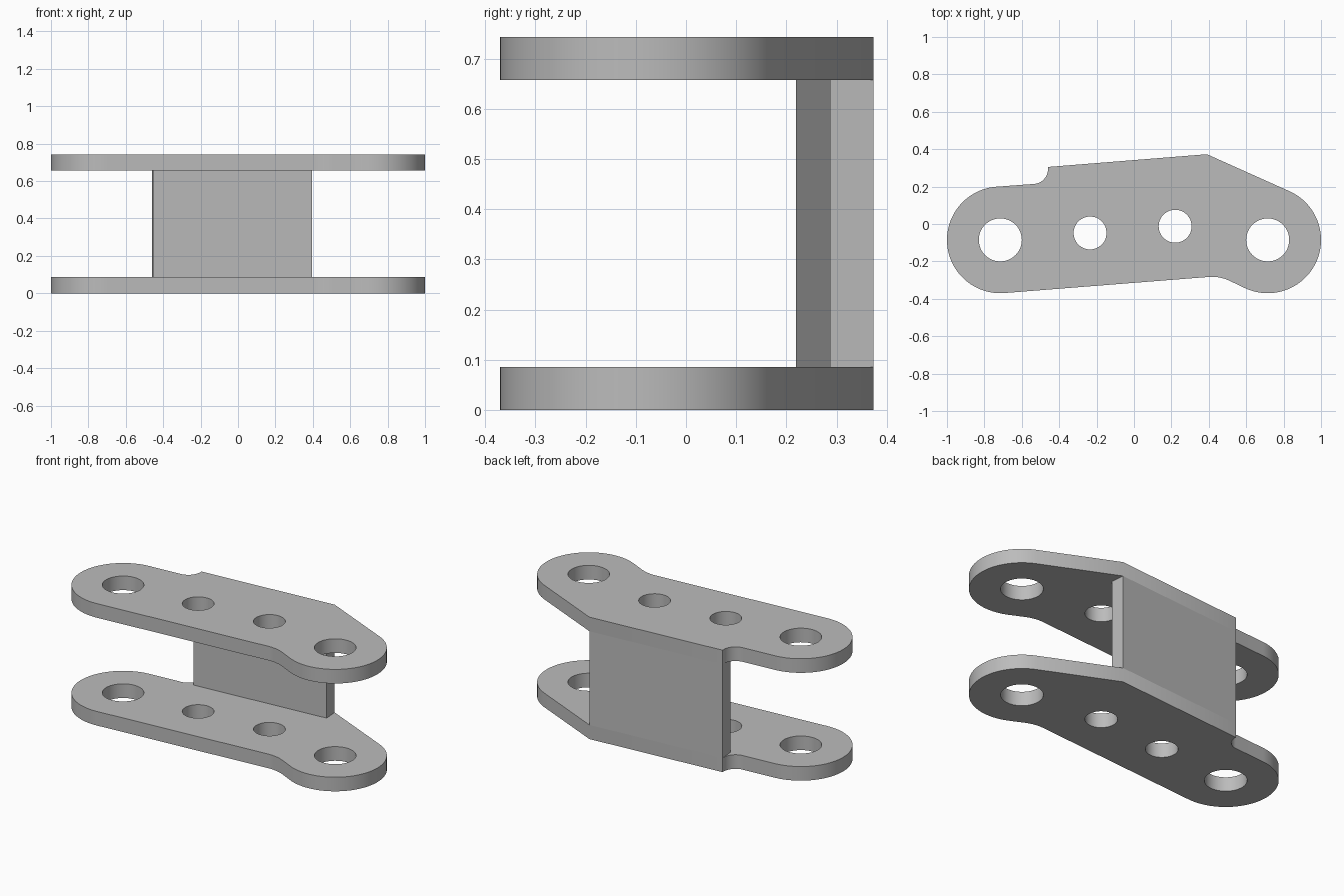
import bpy, bmesh
from math import cos, sin, radians
from mathutils import Vector

if "Cube" in bpy.data.objects:
    bpy.data.objects.remove(bpy.data.objects["Cube"])

HEIGHT, THICK = 0.743, 0.086
END_X, END_Y, END_R = 0.715, -0.085, 0.285

grey = bpy.data.materials.new("plain grey")
grey.use_nodes = True
colour = (0.5, 0.5, 0.5, 1)
grey.diffuse_color = colour
grey.node_tree.nodes["Principled BSDF"].inputs["Base Color"].default_value = colour


def arc(x, y, r, start, end, steps):
    angles = [radians(start + (end - start) * i / steps) for i in range(steps + 1)]
    return [Vector((x + r * cos(a), y + r * sin(a))) for a in angles]


def rounded_corner(a, b, c, steps=8):
    ts = [i / steps for i in range(steps + 1)]
    return [a * (1 - t) ** 2 + b * 2 * t * (1 - t) + c * t * t for t in ts]


def extrude_profile(name, loops, bottom, top):
    """Solid from an outer loop and any hole loops."""
    curve = bpy.data.curves.new(name + "_profile", "CURVE")
    curve.dimensions = "2D"
    curve.fill_mode = "BOTH"
    curve.extrude = (top - bottom) / 2
    for loop in loops:
        spline = curve.splines.new("POLY")
        spline.points.add(len(loop) - 1)
        for point, co in zip(spline.points, loop):
            point.co = (co.x, co.y, 0, 1)
        spline.use_cyclic_u = True
    helper = bpy.data.objects.new(name + "_helper", curve)
    bpy.context.collection.objects.link(helper)
    bpy.context.view_layer.update()
    mesh = bpy.data.meshes.new_from_object(
        helper.evaluated_get(bpy.context.evaluated_depsgraph_get()))
    bpy.data.objects.remove(helper)
    bpy.data.curves.remove(curve)

    # Weld the caps to the walls
    bm = bmesh.new()
    bm.from_mesh(mesh)
    bmesh.ops.remove_doubles(bm, verts=bm.verts, dist=0.0001)
    bmesh.ops.recalc_face_normals(bm, faces=bm.faces)
    bmesh.ops.translate(bm, verts=bm.verts, vec=(0, 0, (top + bottom) / 2))
    bm.to_mesh(mesh)
    bm.free()
    mesh.name = name
    mesh.materials.clear()
    mesh.materials.append(grey)
    obj = bpy.data.objects.new(name, mesh)
    bpy.context.collection.objects.link(obj)
    bpy.ops.object.select_all(action="DESELECT")
    obj.select_set(True)
    bpy.context.view_layer.objects.active = obj
    bpy.ops.object.shade_smooth_by_angle(angle=radians(30))
    return obj


# Ends of the straight back edge
back_left = Vector((-0.46, 0.305))
back_right = Vector((0.39, 0.373))

# Plate outline: round ends, softened front bend, notch in the back edge
outline = (
    arc(-END_X, END_Y, END_R, 94.5, 274.5, 48)
    + rounded_corner(Vector((0.40, -0.283)), Vector((0.457, -0.2785)), Vector((0.51, -0.303)))
    + arc(END_X, END_Y, END_R, -115, 65, 48)
    + [back_right, back_left]
    + arc(-0.54, 0.294, 0.08, -2, -85.5, 12)
)
holes = [arc(x, y, r, 0, 352.5, 47) for x, y, r in (
    (-END_X, END_Y, 0.115), (END_X, END_Y, 0.115),
    (-0.235, -0.048, 0.088), (0.22, -0.012, 0.088))]

# Two matching plates
for name, z in (("bottom_plate", 0), ("top_plate", HEIGHT - THICK)):
    extrude_profile(name, [outline] + holes, z, z + THICK)

# Upright web joining the plates along the back edge
along = (back_right - back_left).normalized()
inward = Vector((along.y, -along.x)) * THICK
extrude_profile("back_web", [[back_left, back_left + inward, back_right + inward, back_right]],
                THICK, HEIGHT - THICK)
